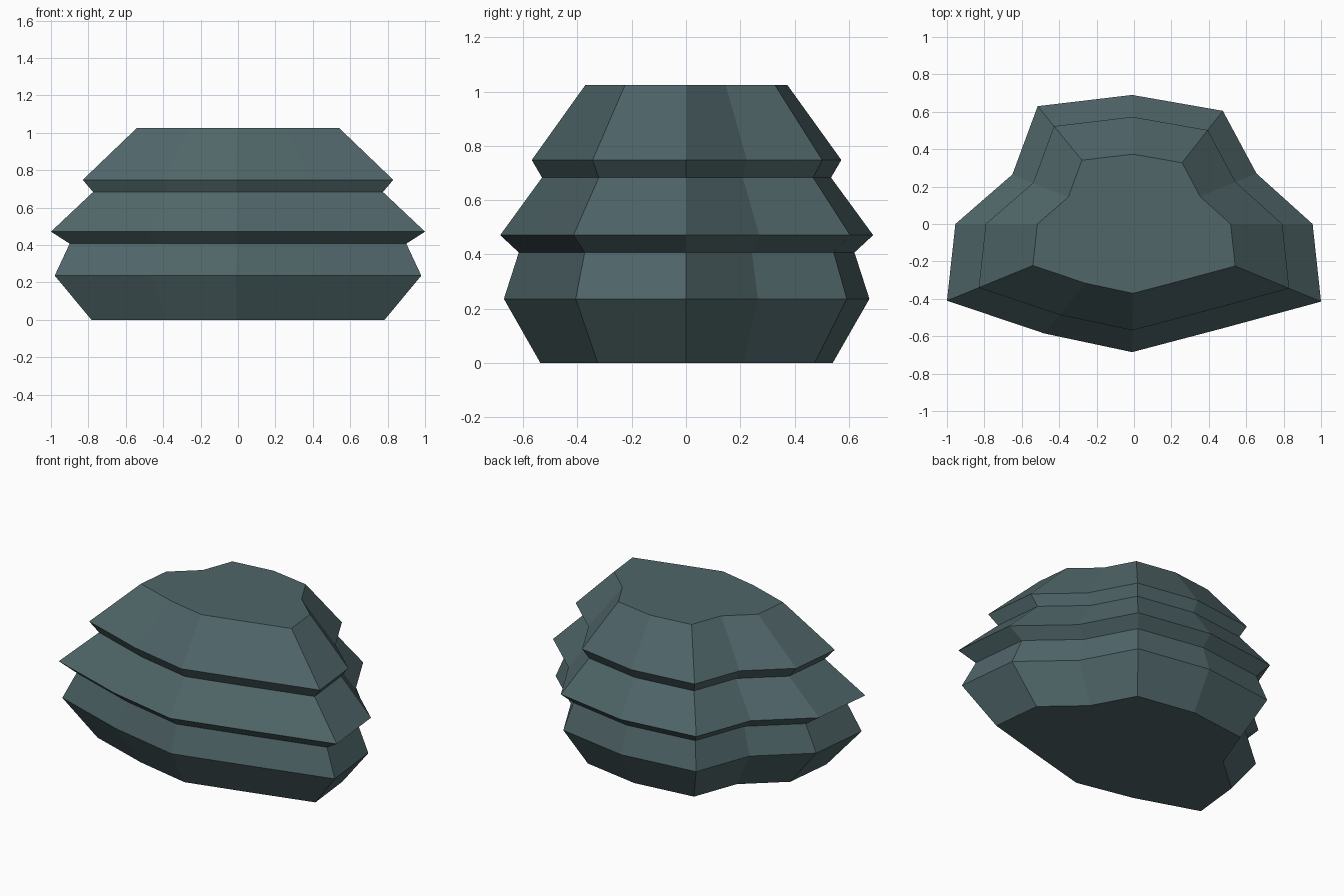
import bpy, bmesh

if "Cube" in bpy.data.objects:
    bpy.data.objects.remove(bpy.data.objects["Cube"])

# Widest outline of the rock, seen from above
OUTLINE = [(-0.01, 0.69), (-0.515, 0.63), (-0.65, 0.265), (-0.955, 0.0),
           (-1.0, -0.41), (-0.48, -0.585), (-0.01, -0.685), (0.465, -0.56),
           (1.0, -0.415), (0.955, 0.0), (0.655, 0.27), (0.475, 0.605)]
# Stacked ledges: (height, scale of the outline)
LEDGES = [(0.0, 0.784), (0.236, 0.98), (0.407, 0.90), (0.471, 1.0),
          (0.683, 0.775), (0.748, 0.83), (1.025, 0.541)]

stone = bpy.data.materials.new("slate_stone")
stone.diffuse_color = (0.08, 0.133, 0.141, 1)
stone.use_nodes = True
stone.node_tree.nodes["Principled BSDF"].inputs["Base Color"].default_value = stone.diffuse_color

# Layered rock: loft the outline through every ledge and cap both ends
bm = bmesh.new()
rings = [[bm.verts.new((x * s, y * s, z)) for x, y in OUTLINE] for z, s in LEDGES]
n = len(OUTLINE)
for low, high in zip(rings, rings[1:]):
    for i in range(n):
        j = (i + 1) % n
        bm.faces.new((low[i], low[j], high[j], high[i]))
bm.faces.new(rings[0])
bm.faces.new(rings[-1])
bmesh.ops.recalc_face_normals(bm, faces=bm.faces[:])

mesh = bpy.data.meshes.new("layered_rock")
bm.to_mesh(mesh)
bm.free()
mesh.materials.append(stone)
rock = bpy.data.objects.new("layered_rock", mesh)
bpy.context.collection.objects.link(rock)
